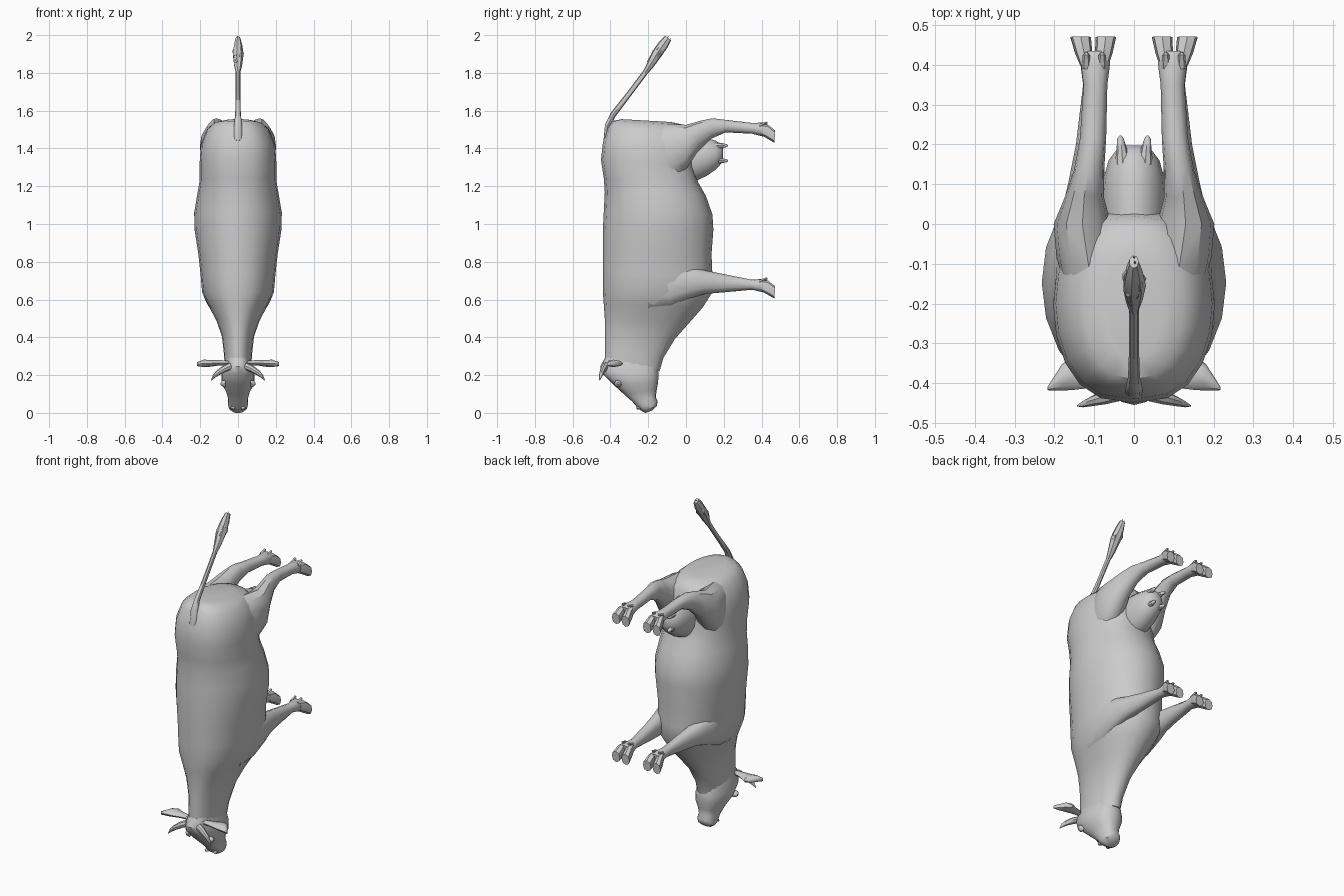
import bpy, bmesh, math
from mathutils import Vector

cube = bpy.data.objects.get("Cube")
if cube:
    bpy.data.objects.remove(cube, do_unlink=True)

grey = bpy.data.materials.new("plain grey")
grey.use_nodes = True
grey.diffuse_color = (0.6, 0.6, 0.6, 1)
grey.node_tree.nodes["Principled BSDF"].inputs["Base Color"].default_value = (0.6, 0.6, 0.6, 1)


def skin(name, rings, mirror=False, angle=40):
    """Join a list of closed point rings into a capped, smooth-shaded part."""
    bm = bmesh.new()
    loops = [[bm.verts.new(p) for p in ring] for ring in rings]
    n = len(loops[0])
    for a, b in zip(loops, loops[1:]):
        for i in range(n):
            j = (i + 1) % n
            bm.faces.new((a[i], a[j], b[j], b[i]))
    bm.faces.new(loops[0])
    bm.faces.new(loops[-1])
    bmesh.ops.recalc_face_normals(bm, faces=bm.faces)
    me = bpy.data.meshes.new(name)
    bm.to_mesh(me)
    bm.free()
    me.materials.append(grey)
    ob = bpy.data.objects.new(name, me)
    bpy.context.collection.objects.link(ob)
    bpy.ops.object.select_all(action='DESELECT')
    ob.select_set(True)
    bpy.context.view_layer.objects.active = ob
    bpy.ops.object.shade_smooth_by_angle(angle=math.radians(angle))
    if mirror:
        ob.modifiers.new("Mirror", 'MIRROR').use_mirror_merge = False
    return ob


def slab_ring(y1, z1, y2, z2, w, cx=0, p=1, n=20):
    """Ring whose ends are two points in the side plane; p < 1 makes it boxier."""
    pts = []
    for i in range(n):
        a = math.tau * i / n
        s, c = math.sin(a), math.cos(a)
        s = math.copysign(abs(s) ** p, s)
        t = (1 - c) / 2
        pts.append((cx + w * s, y1 + (y2 - y1) * t, z1 + (z2 - z1) * t))
    return pts


def tube(name, path, u, v, mirror=False, n=8, angle=40):
    """Path rows: x, y, z, radius along u, radius along v."""
    u, v = Vector(u).normalized(), Vector(v).normalized()
    rings = []
    for x, y, z, ru, rv in path:
        rings.append([Vector((x, y, z)) + u * ru * math.cos(math.tau * i / n)
                      + v * rv * math.sin(math.tau * i / n) for i in range(n)])
    return skin(name, rings, mirror, angle)


# Trunk and neck: spine point, belly point, half width, centre x, boxiness
trunk = [(-.34, 1.555, -.08, 1.54, .07, 0, .8), (-.39, 1.545, -.01, 1.525, .125, 0, .8),
         (-.415, 1.51, .02, 1.49, .165, 0, .75), (-.44, 1.43, .04, 1.40, .197, 0, .75),
         (-.45, 1.34, .04, 1.31, .203, 0, .75), (-.435, 1.24, .065, 1.22, .203, 0, .8),
         (-.43, 1.17, .105, 1.15, .215, 0, .9), (-.435, 1.07, .14, 1.05, .232, 0, .95),
         (-.44, .97, .145, .97, .23, 0, .95), (-.44, .84, .135, .84, .21, 0, .9),
         (-.44, .73, .14, .73, .198, 0, .85), (-.44, .64, .14, .64, .19, 0, .85),
         (-.435, .57, .09, .56, .155, 0, .9), (-.43, .50, .02, .48, .115, 0, .9),
         (-.43, .42, -.06, .39, .085, 0, .9), (-.43, .34, -.12, .29, .075, 0, .9),
         (-.43, .27, -.14, .22, .07, 0, .9)]
skin("body", [slab_ring(*r) for r in trunk])

# Head, tapering down to the muzzle
head = [(-.43, .29, -.2, .33, .06, 0, .8), (-.455, .245, -.15, .25, .075, 0, .75),
        (-.44, .205, -.145, .20, .088, 0, .75), (-.385, .15, -.148, .16, .086, 0, .75),
        (-.33, .10, -.155, .12, .062, 0, .75), (-.285, .06, -.16, .085, .052, 0, .75),
        (-.255, .025, -.15, .06, .053, 0, .7), (-.235, .01, -.155, .035, .047, 0, .7),
        (-.215, .0, -.18, .012, .025, 0, .8)]
skin("head", [slab_ring(*r) for r in head])

# Eyes and nostrils
tube("eyes", [(.065, -.36, .155, .02, .02), (.083, -.36, .155, .018, .014),
              (.092, -.36, .155, .007, .005)], (0, .6, -.8), (0, .8, .6), True)
tube("nostrils", [(.02, -.23, .035, .016, .012), (.028, -.257, .025, .013, .009),
                  (.03, -.262, .023, .005, .004)], (1, 0, 0), (0, .4, -.9), True)

# Ears and horns
tube("ears", [(.05, -.39, .265, .015, .013), (.10, -.385, .265, .026, .014),
              (.15, -.375, .262, .042, .018), (.18, -.385, .262, .034, .02),
              (.218, -.414, .258, .004, .01)], (0, 1, 0), (0, 0, 1), True)
tube("horns", [(.035, -.425, .25, .02, .02), (.07, -.435, .235, .018, .018),
               (.105, -.445, .213, .014, .013), (.128, -.453, .193, .009, .008),
               (.142, -.457, .172, .002, .002)], (.5, 0, .85), (0, 1, 0), True)

# Hind legs with thighs
hind = [(-.2, 1.50, -.14, 1.20, .06, .11), (-.10, 1.53, -.07, 1.23, .08, .115),
        (0, 1.525, 0, 1.29, .072, .13), (.07, 1.545, .06, 1.38, .05, .125),
        (.14, 1.56, .13, 1.45, .038, .113), (.22, 1.55, .21, 1.485, .033, .103),
        (.35, 1.535, .35, 1.478, .03, .097), (.41, 1.537, .40, 1.465, .037, .097),
        (.435, 1.525, .425, 1.46, .035, .099)]
skin("hind_legs", [slab_ring(*r, p=.85, n=12) for r in hind], True)

# Front legs with shoulders
front = [(-.22, .82, -.2, .54, .05, .125), (-.1, .80, -.08, .56, .06, .13),
         (.02, .775, .02, .605, .055, .13), (.1, .755, .1, .63, .046, .12),
         (.2, .735, .2, .638, .036, .11), (.35, .705, .35, .652, .028, .10),
         (.41, .71, .40, .64, .036, .099), (.435, .70, .425, .635, .034, .1)]
skin("front_legs", [slab_ring(*r, p=.85, n=12) for r in front], True)

# Cloven hooves: two toes and two dewclaws per foot
for leg, z in (("hind", 1.5), ("front", .675)):
    for side, cx, out in (("inner", .08, -.007), ("outer", .12, .011)):
        toe = [(.40, z + .03, .40, z - .03, .016, cx), (.435, z + .025, .425, z - .045, .022, cx + out * .6),
               (.472, z - .005, .468, z - .07, .026, cx + out * 1.3)]
        skin(f"{leg}_{side}_hooves", [slab_ring(*r, p=.7, n=8) for r in toe], True, 35)
        tube(f"{leg}_{side}_dewclaws", [(cx, .39, z + .02, .012, .012), (cx, .425, z + .036, .009, .007),
                                        (cx, .432, z + .036, .003, .003)], (1, 0, 0), (0, 0, 1), True, 6)

# Udder and teats
tube("udder", [(0, -.02, 1.34, .08, .13), (0, .05, 1.345, .083, .118), (0, .11, 1.355, .078, .1),
               (0, .16, 1.365, .064, .075), (0, .185, 1.37, .045, .052), (0, .197, 1.372, .02, .025)],
     (1, 0, 0), (0, 0, 1), n=16)
for name, z in (("rear_teats", 1.415), ("fore_teats", 1.335)):
    tube(name, [(.028, .15, z, .02, .02), (.031, .19, z, .013, .013), (.034, .215, z, .008, .008),
                (.034, .222, z, .003, .003)], (1, 0, 0), (0, 0, 1), True)

# Tail with a ragged tuft
along = Vector((0, .56, .83))
across = (0, .83, -.56)
tube("tail", [(0, -.43, 1.44, .02, .008), (0, -.415, 1.52, .022, .016), (0, -.385, 1.58, .015, .016),
              (0, -.30, 1.69, .012, .014), (0, -.21, 1.81, .012, .014), (0, -.17, 1.87, .012, .012)],
     (1, 0, 0), across)
tube("tail_tuft", [(0, -.22, 1.795, .011, .013), (0, -.19, 1.84, .022, .02), (0, -.155, 1.90, .03, .028),
                   (0, -.12, 1.95, .022, .028), (0, -.095, 1.985, .012, .02)], (1, 0, 0), across, n=7, angle=20)
for i, (dx, dy, t) in enumerate([(.022, .012, .08), (-.022, .012, .10), (.014, -.018, .13),
                                 (-.014, -.018, .06), (0, .016, .14), (.004, -.004, .155)]):
    base = Vector((dx * .5, -.20 + dy, 1.83)) + along * t * .5
    mid = base + along * .05 + Vector((dx * .5, 0, 0))
    tip = base + along * (.05 + t * .45)
    tube(f"tuft_strand_{i + 1}", [(*base, .006, .008), (*mid, .009, .012), (*tip, .002, .002)],
         (1, 0, 0), across, n=5, angle=20)
